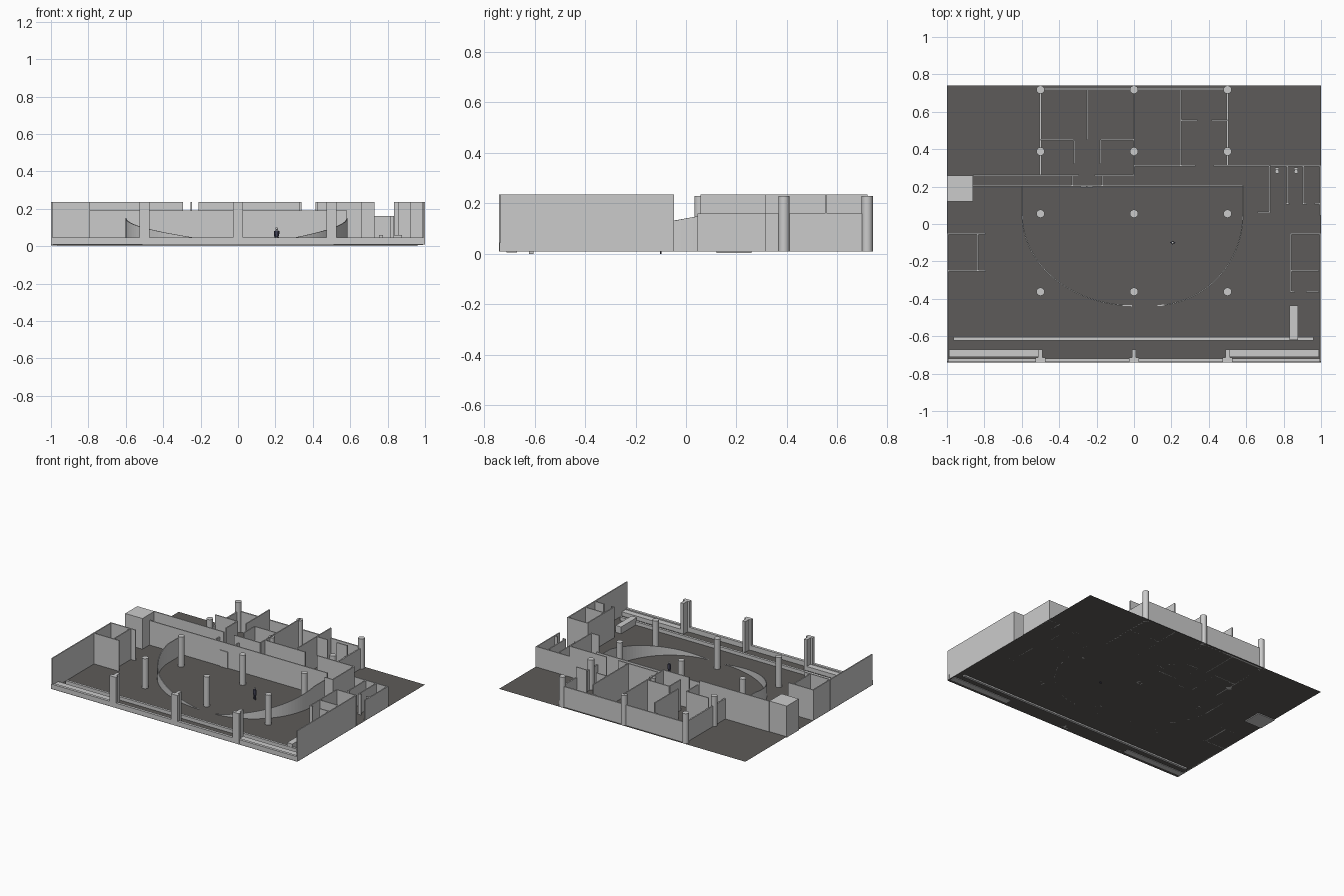
import bpy, bmesh, math

if "Cube" in bpy.data.objects:
    bpy.data.objects.remove(bpy.data.objects["Cube"])

F = 0.01       # floor level
H = 0.235      # full wall height
L = 0.16       # low outer wall height
T = 0.008      # wall thickness


def material(name, rgb):
    m = bpy.data.materials.new(name)
    m.diffuse_color = (*rgb, 1)
    m.use_nodes = True
    m.node_tree.nodes["Principled BSDF"].inputs["Base Color"].default_value = m.diffuse_color
    return m


def finish(name, bm, mat=None):
    bmesh.ops.recalc_face_normals(bm, faces=bm.faces)
    me = bpy.data.meshes.new(name)
    bm.to_mesh(me)
    bm.free()
    ob = bpy.data.objects.new(name, me)
    bpy.context.collection.objects.link(ob)
    if mat:
        me.materials.append(mat)
    return ob


def add_box(bm, x0, x1, y0, y1, z0, z1):
    vs = bmesh.ops.create_cube(bm, size=1)["verts"]
    for v in vs:
        v.co = ((x0 + x1) / 2 + v.co.x * (x1 - x0),
                (y0 + y1) / 2 + v.co.y * (y1 - y0),
                (z0 + z1) / 2 + v.co.z * (z1 - z0))


def boxes(name, items, mat=None):
    bm = bmesh.new()
    for b in items:
        add_box(bm, *b)
    return finish(name, bm, mat)


def walls(name, runs, top, t=T):
    # each run is 'x' or 'y' direction, fixed coordinate, start, end
    items = []
    for d, c, a, b in runs:
        if d == 'x':
            items.append((a, b, c - t / 2, c + t / 2, F, top))
        else:
            items.append((c - t / 2, c + t / 2, a, b, F, top))
    return boxes(name, items)


def cylinder(name, x, y, r, z0, z1, n=24, r2=None, mat=None):
    bpy.ops.mesh.primitive_cone_add(vertices=n, radius1=r, radius2=r if r2 is None else r2,
                                    depth=z1 - z0, location=(x, y, (z0 + z1) / 2))
    ob = bpy.context.object
    ob.name = name
    bpy.ops.object.shade_smooth_by_angle()
    if mat:
        ob.data.materials.append(mat)
    return ob


dark = material("dark_floor", (0.11, 0.105, 0.1))
cloth = material("dark_cloth", (0.06, 0.06, 0.1))

# floor sheet
bm = bmesh.new()
bm.faces.new([bm.verts.new(p) for p in
              [(-1, -0.74, F), (1, -0.74, F), (1, 0.74, F), (-1, 0.74, F)]])
finish("floor", bm, dark)

# side walls
walls("side_walls", [('y', -0.995, -0.735, -0.05), ('y', 0.995, -0.735, -0.05)], H)

# front parapet, ledges and T-shaped pillars
boxes("front_parapet", [(-1, 1, -0.738, -0.718, F, 0.045)])
boxes("front_ledges", [(s * 0.75 - 0.24, s * 0.75 + 0.24, -0.712, -0.67, 0.006, 0.04)
                       for s in (-1, 1)])
for x in (-0.5, 0, 0.5):
    boxes("front_pillar", [(x - 0.027, x + 0.027, -0.74, -0.715, F, H),
                           (x - 0.012, x + 0.012, -0.715, -0.67, F, H)])

# long bench strip and counter
boxes("long_bench", [(-0.965, 0.96, -0.622, -0.604, 0, 0.035)])
boxes("counter", [(0.832, 0.876, -0.62, -0.435, F, 0.06)])

# round columns
for x in (-0.5, 0, 0.5):
    for y in (0.718, 0.388, 0.055, -0.362):
        cylinder("column", x, y, 0.022, F, 0.23)

# low outer walls of the back rooms
walls("back_outer_walls", [('x', 0.722, -0.5, 0.5), ('y', -0.5, 0.26, 0.722),
                           ('y', 0.5, 0.312, 0.722)], L, 0.01)

# back room partitions
walls("back_partitions", [
    ('x', 0.26, -0.86, -0.295), ('x', 0.26, -0.21, 0.0),
    ('x', 0.312, 0.0, 0.33), ('x', 0.312, 0.425, 0.725),
    ('y', 0.0, 0.26, 0.72), ('y', -0.25, 0.45, 0.72), ('y', 0.25, 0.312, 0.72),
    ('x', 0.45, -0.5, -0.32), ('x', 0.45, -0.18, 0.0),
    ('y', -0.32, 0.32, 0.45), ('y', -0.18, 0.32, 0.45),
    ('x', 0.555, 0.25, 0.34), ('x', 0.555, 0.415, 0.5),
], H)

# display wall behind the hall, with passage jambs and double door
walls("display_wall", [('x', 0.205, -0.86, 0.583),
                       ('y', -0.33, 0.205, 0.26), ('y', -0.17, 0.205, 0.26)], 0.19)
boxes("double_door", [(-0.286, -0.255, 0.194, 0.2, F, 0.13),
                      (-0.252, -0.22, 0.194, 0.2, F, 0.13)])

# service shaft
boxes("service_shaft", [(-1, -0.86, 0.12, 0.26, 0.004, H)])

# washroom
walls("washroom_main_wall", [('y', 0.725, 0.06, 0.312), ('x', 0.062, 0.66, 0.725)], H)
walls("washroom_low_walls", [
    ('x', 0.312, 0.725, 1.0), ('y', 0.995, 0.045, 0.312),
    ('y', 0.82, 0.11, 0.312), ('y', 0.905, 0.11, 0.312),
    ('x', 0.108, 0.812, 0.832), ('x', 0.108, 0.9, 0.925), ('x', 0.108, 0.965, 0.995),
], L)
for x in (0.765, 0.867):
    cylinder("toilet_bowl", x, 0.28, 0.007, F, 0.038, 16, 0.011)
    boxes("toilet_tank", [(x - 0.011, x + 0.011, 0.29, 0.303, F, 0.06)])

# side cabins
walls("left_cabin", [('x', -0.052, -1, -0.795), ('x', -0.25, -1, -0.79),
                     ('y', -0.835, -0.25, -0.052)], H)
walls("right_cabin", [('x', -0.052, 0.835, 1), ('x', -0.25, 0.835, 0.99),
                      ('y', 0.838, -0.362, -0.052), ('x', -0.362, 0.835, 0.86),
                      ('x', -0.362, 0.92, 0.99)], H)


# curved walls with falling tops
def curved_wall(name, cx, a, sign, sweep):
    pts = [(cx + sign * a, 0.205)]
    n = 32
    for i in range(n + 1):
        t = sweep * i / n
        pts.append((cx + sign * a * math.cos(t), 0.05 - 0.487 * math.sin(t)))
    bm = bmesh.new()
    rows = []
    for i, (x, y) in enumerate(pts):
        top = 0.15 - 0.139 * max(i - 1, 0) / n
        rows.append([bm.verts.new((x, y, F)), bm.verts.new((x, y, top))])
    for p, q in zip(rows, rows[1:]):
        bm.faces.new((p[0], q[0], q[1], p[1]))
    ob = finish(name, bm)
    mod = ob.modifiers.new("thickness", 'SOLIDIFY')
    mod.thickness = 0.006
    mod.offset = 0
    for f in ob.data.polygons:
        f.use_smooth = False


curved_wall("left_curved_wall", 0.0, 0.598, -1, math.radians(89))
curved_wall("right_curved_wall", 0.1, 0.482, 1, math.radians(87))

# scale figure
fx, fy = 0.207, -0.1
for s in (-1, 1):
    cylinder("figure_leg", fx + s * 0.005, fy, 0.003, 0.0, 0.05, 10, 0.005, cloth)
    cylinder("figure_arm", fx + s * 0.011, fy, 0.002, 0.045, 0.08, 8, 0.003, cloth)
cylinder("figure_torso", fx, fy, 0.008, 0.048, 0.085, 12, 0.009, cloth)
bpy.ops.mesh.primitive_uv_sphere_add(segments=12, ring_count=8, radius=0.007,
                                     location=(fx, fy, 0.094))
bpy.context.object.name = "figure_head"
bpy.ops.object.shade_smooth_by_angle()
